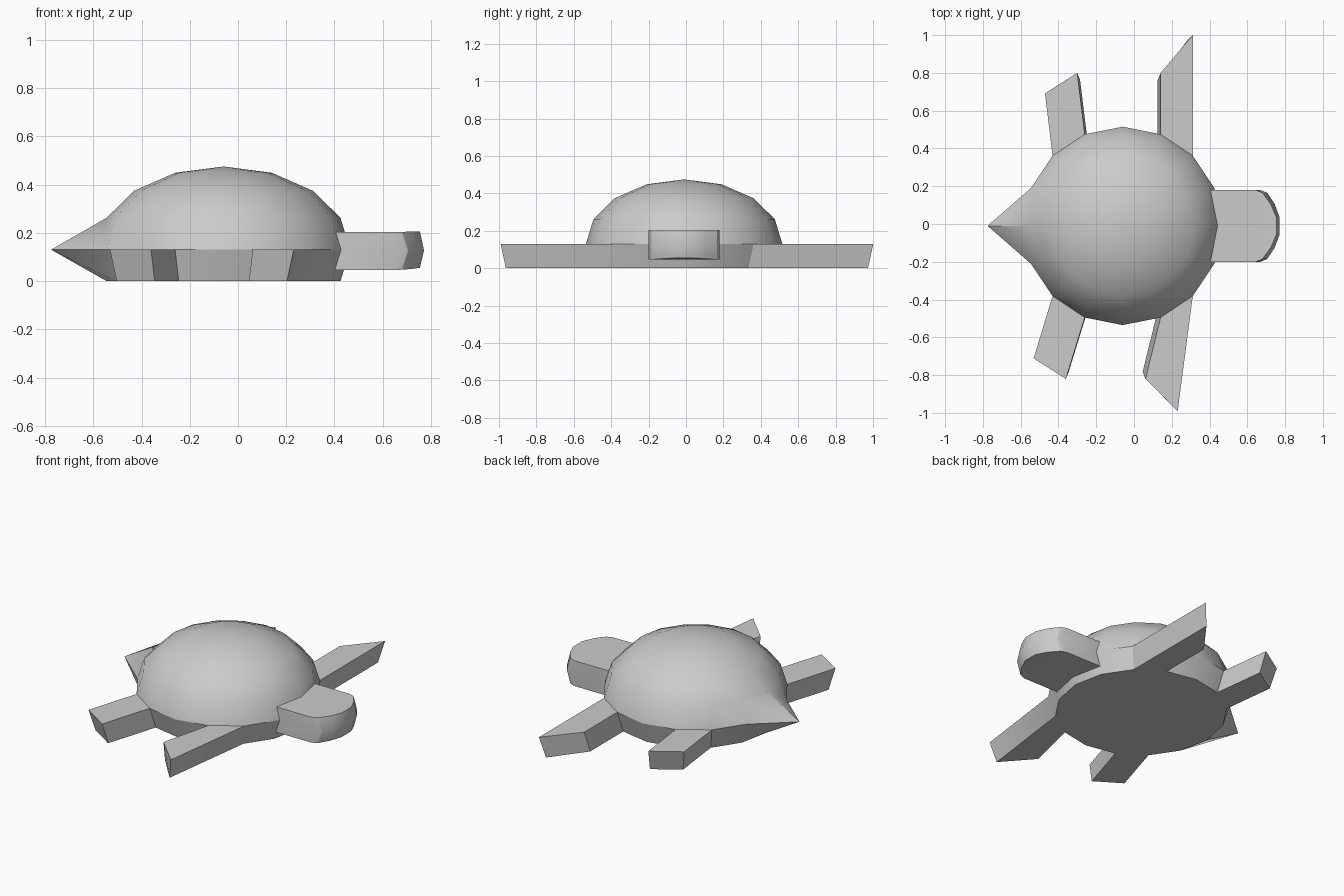
import bpy, bmesh
from math import atan2, degrees
from mathutils import Vector

if "Cube" in bpy.data.objects:
    bpy.data.objects.remove(bpy.data.objects["Cube"])

CENTRE = Vector((-0.06, -0.01, 0.13))


def finish(bm, name):
    bmesh.ops.recalc_face_normals(bm, faces=bm.faces[:])
    mesh = bpy.data.meshes.new(name)
    bm.to_mesh(mesh)
    bm.free()
    obj = bpy.data.objects.new(name, mesh)
    bpy.context.collection.objects.link(obj)
    bpy.ops.object.select_all(action='DESELECT')
    obj.select_set(True)
    bpy.context.view_layer.objects.active = obj
    bpy.ops.object.shade_smooth_by_angle(angle=0.55)
    return obj


# Shell: flattened sphere with the underside cut flat
bm = bmesh.new()
bmesh.ops.create_uvsphere(bm, u_segments=16, v_segments=8, radius=1)
for v in bm.verts:
    v.co = Vector((v.co.x * 0.525, v.co.y * 0.525, v.co.z * 0.345)) + CENTRE
bmesh.ops.delete(bm, geom=[v for v in bm.verts if v.co.z < -0.05], context='VERTS')
for v in bm.verts:
    v.co.z = max(v.co.z, 0.0)
bmesh.ops.holes_fill(bm, edges=[e for e in bm.edges if e.is_boundary], sides=0)

# Tail: the rear rim point pulled out
tip = min(bm.verts, key=lambda v: v.co.x)
tip.co.x = -0.775

# Legs: lower side faces pulled out (angle, inner y, outer y, x shift)
legs = [(56.25, 0.325, 0.64, 0.0), (-56.25, -0.325, -0.61, -0.08),
        (123.75, 0.325, 0.33, -0.04), (-123.75, -0.325, -0.33, -0.10)]


def side_face(angle):
    def miss(f):
        c = f.calc_center_median() - CENTRE
        return abs(degrees(atan2(c.y, c.x)) - angle) + 1000 * abs(c.z + 0.065)
    return min((f for f in bm.faces if len(f.verts) == 4), key=miss)


for angle, inner, outer, dx in legs:
    face = side_face(angle)
    new = bmesh.ops.extrude_face_region(bm, geom=[face])['geom']
    if face.is_valid:
        bmesh.ops.delete(bm, geom=[face], context='FACES_ONLY')
    for v in [g for g in new if isinstance(g, bmesh.types.BMVert)]:
        near = abs(v.co.y - CENTRE.y) > 0.41
        v.co += Vector((dx, inner if near else outer, 0))
finish(bm, "shell_legs_and_tail")

# Head: rounded outline in three levels, the middle one fullest
half = [(0.38, 0.19), (0.67, 0.19), (0.705, 0.175), (0.745, 0.115), (0.771, 0.045)]
outline = [(x, -y) for x, y in half] + [(x, y) for x, y in reversed(half)]
bm = bmesh.new()
rings = []
for level in (-1, 0, 1):
    ring = []
    for x, y in outline:
        inset = abs(level) * (0.014 + 0.06 * abs(y)) if x > 0.5 else 0
        nose = max(0, 1 - abs(y) / 0.19)
        z = 0.125 + level * 0.079 + (0.012 * nose if level < 0 else 0.002 * nose)
        ring.append(bm.verts.new((x - inset, y - 0.01, z)))
    rings.append(ring)
n = len(outline)
for lo, hi in zip(rings, rings[1:]):
    for i in range(n):
        j = (i + 1) % n
        bm.faces.new((lo[i], lo[j], hi[j], hi[i]))
# Top and bottom of the head in strips across
for ring in (rings[0], rings[-1]):
    for i in range(n // 2 - 1):
        bm.faces.new((ring[i], ring[i + 1], ring[n - 2 - i], ring[n - 1 - i]))
finish(bm, "head")
